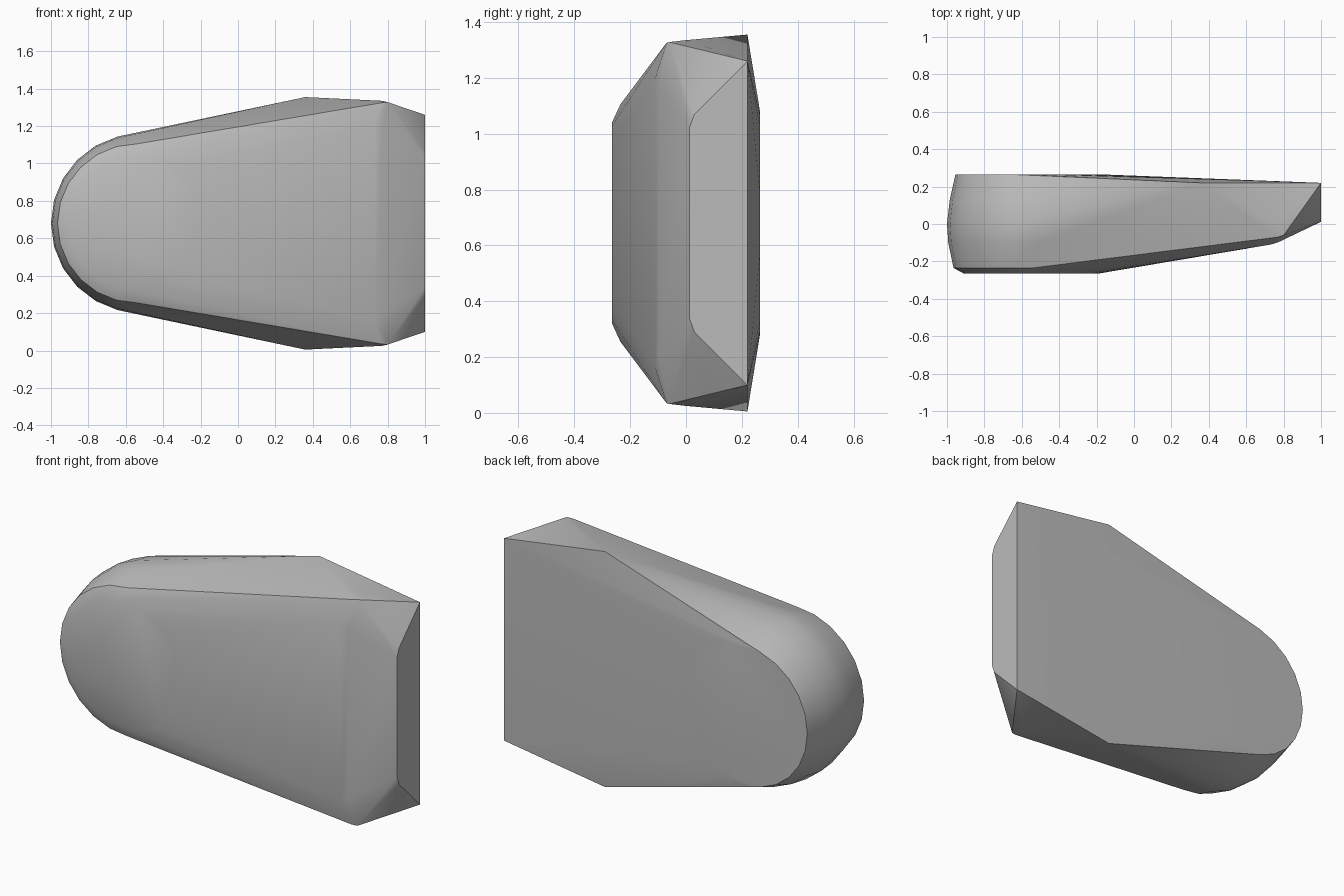
import bpy, bmesh, math

if "Cube" in bpy.data.objects:
    bpy.data.objects.remove(bpy.data.objects["Cube"])

MID = 0.68      # height of the symmetry plane

grey = bpy.data.materials.new("plain grey")
grey.use_nodes = True
colour = (0.5, 0.5, 0.5, 1)
grey.diffuse_color = colour
grey.node_tree.nodes["Principled BSDF"].inputs["Base Color"].default_value = colour

bm = bmesh.new()

# Rounded end: rings given as depth, centre x, radius
rings = [(-0.265, -0.55, 0.36), (-0.235, -0.54, 0.425), (-0.1, -0.52, 0.473),
         (0.0, -0.52, 0.48), (0.13, -0.53, 0.455), (0.265, -0.555, 0.4)]
SIDES = 24
for y, cx, r in rings:
    for i in range(SIDES):
        a = math.tau * i / SIDES
        bm.verts.new((cx + r * math.cos(a), y, MID + r * math.sin(a)))

# Wide end: corners as x, depth, half height, mirrored about the middle
corners = [(0.36, 0.22, 0.675), (1, 0.22, 0.58),                 # back edge
           (1, 0.07, 0.43), (1, 0.03, 0.39), (1, 0.012, 0.34),   # flat end
           (0.77, 0.0, 0.655), (0.8, -0.06, 0.648), (0.77, -0.07, 0.645),
           (0.73, -0.11, 0.52), (0.77, -0.098, 0.48)]            # front bevel
for x, y, h in corners:
    for side in (1, -1):
        bm.verts.new((x, y, MID + side * h))

# Wrap one skin around all points and merge flat areas
hull = bmesh.ops.convex_hull(bm, input=bm.verts[:])
loose = {g for g in hull["geom_interior"] + hull["geom_unused"]
         if isinstance(g, bmesh.types.BMVert)}
bmesh.ops.delete(bm, geom=list(loose), context="VERTS")
bmesh.ops.dissolve_limit(bm, angle_limit=math.radians(0.5),
                         verts=bm.verts[:], edges=bm.edges[:])
bmesh.ops.recalc_face_normals(bm, faces=bm.faces[:])

mesh = bpy.data.meshes.new("tapered_shell")
bm.to_mesh(mesh)
bm.free()
mesh.materials.append(grey)
shell = bpy.data.objects.new("tapered_shell", mesh)
bpy.context.collection.objects.link(shell)

bpy.ops.object.select_all(action="DESELECT")
shell.select_set(True)
bpy.context.view_layer.objects.active = shell
bpy.ops.object.shade_smooth_by_angle(angle=math.radians(35))
